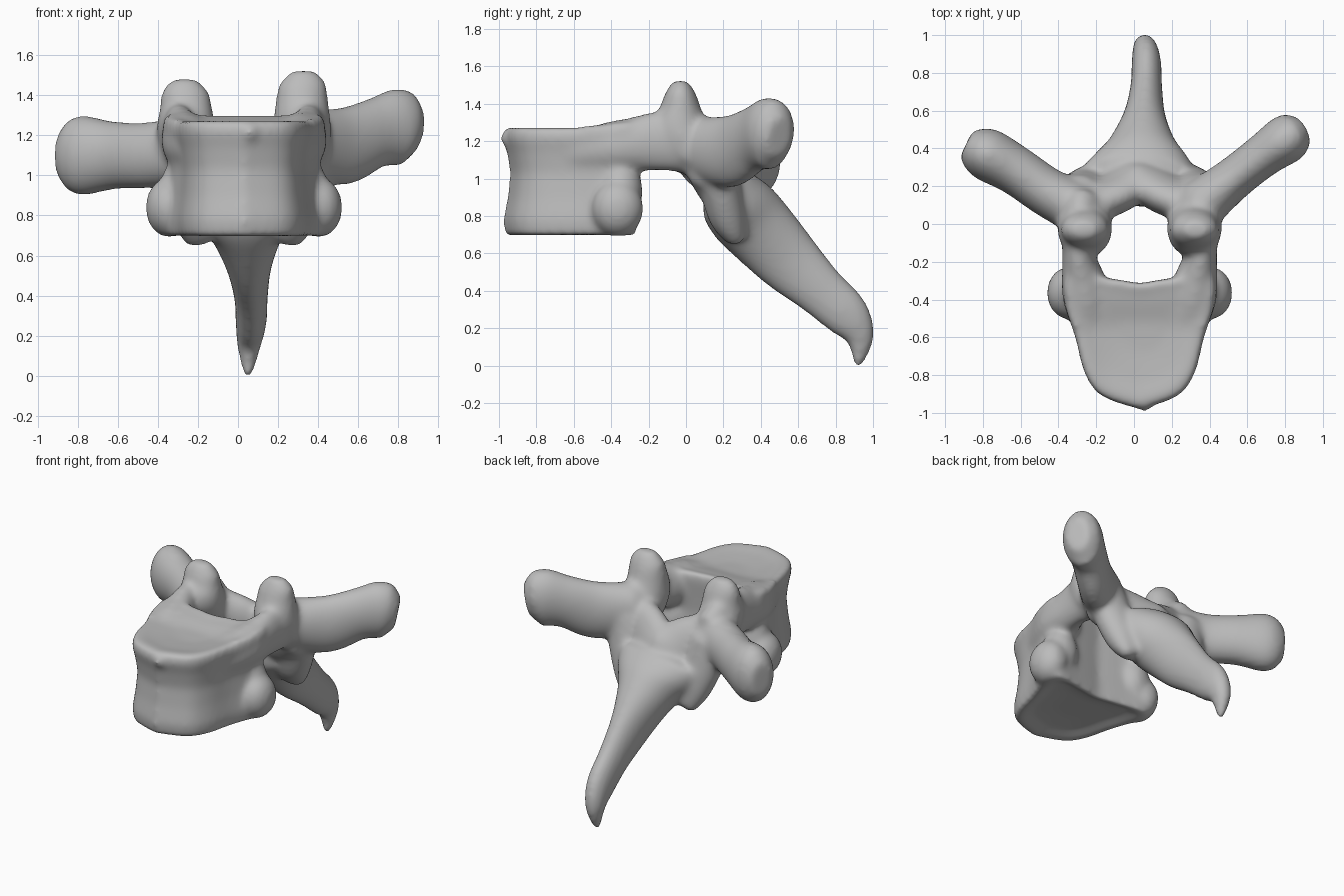
import bpy, bmesh, math
from mathutils import Vector

cube = bpy.data.objects.get("Cube")
if cube:
    bpy.data.objects.remove(cube, do_unlink=True)

MID = 0.03          # the bone sits slightly off centre
SIDES = 28
bm = bmesh.new()


def spline(keys, steps=5):
    """Catmull-Rom through tuples of any length."""
    k = [keys[0]] + list(keys) + [keys[-1]]
    out = []
    for i in range(1, len(k) - 2):
        a, b, c, d = k[i - 1:i + 3]
        for s in range(steps):
            t = s / steps
            out.append([0.5 * (2 * q + (r - p) * t + (2 * p - 5 * q + 4 * r - w) * t * t
                               + (3 * q - p - 3 * r + w) * t ** 3)
                        for p, q, r, w in zip(a, b, c, d)])
    return out + [list(keys[-1])]


def skin(rings):
    """Closed surface through rings of equal length."""
    rows = [[bm.verts.new(p) for p in ring] for ring in rings]
    n = len(rows[0])
    for a, b in zip(rows, rows[1:]):
        for i in range(n):
            j = (i + 1) % n
            bm.faces.new((a[i], a[j], b[j], b[i]))
    bm.faces.new(rows[0][::-1])
    bm.faces.new(rows[-1])


def limb(keys, across):
    """Rounded limb; each key is x, y, z, half width along 'across', other half width."""
    pts = spline(keys)
    centres = [Vector(p[:3]) for p in pts]
    radii = [p[3:] for p in pts]
    first = (centres[0] - centres[1]).normalized()
    last = (centres[-1] - centres[-2]).normalized()
    centres = [centres[0] + first * min(radii[0]) * 0.45] + centres
    centres.append(centres[-1] + last * min(radii[-1]) * 0.45)
    radii = [[r * 0.65 for r in radii[0]]] + radii + [[r * 0.65 for r in radii[-1]]]
    rings = []
    for i, c in enumerate(centres):
        t = (centres[min(i + 1, len(centres) - 1)] - centres[max(i - 1, 0)]).normalized()
        u = Vector(across)
        u = (u - t * u.dot(t)).normalized()
        v = t.cross(u)
        ring = []
        for k in range(SIDES):
            a = 2 * math.pi * k / SIDES
            ring.append(c + u * math.cos(a) * radii[i][0] + v * math.sin(a) * radii[i][1])
        rings.append(ring)
    skin(rings)


def knob(centre, size):
    ball = bmesh.ops.create_uvsphere(bm, u_segments=20, v_segments=12, radius=1)["verts"]
    for v in ball:
        v.co = Vector(centre) + Vector(a * b for a, b in zip(v.co, size))


def lift(y, z):
    """The top plate rises a little towards the back."""
    return z + max(0, y + 0.6) * 0.1 if z > 1.2 else z


X, Y = (1, 0, 0), (0, 1, 0)

# Body: waisted block with slightly hollow ends
half = spline([(0, -0.98), (0.2, -0.91), (0.29, -0.79), (0.34, -0.6),
               (0.395, -0.42), (0.38, -0.27), (0.18, -0.285), (0, -0.315)], 4)
outline = half + [(-x, y) for x, y in half[-2:0:-1]]
levels = [(0.73, 0.4), (0.72, 0.7), (0.69, 0.92), (0.70, 0.98), (0.78, 1.0), (0.9, 0.95),
          (1.03, 0.92), (1.14, 0.96), (1.22, 1.01), (1.275, 0.98), (1.275, 0.9),
          (1.26, 0.7), (1.25, 0.4)]
skin([[(MID + x * s, -0.5 + (y + 0.5) * s, lift(y, z)) for x, y in outline]
      for z, s in levels])
knob((0.06, -0.96, 1.215), (0.04, 0.035, 0.04))

# Paired parts
for s in (-1, 1):
    def at(x, y, z, a, b):
        return (MID + s * x, y, z, a, b)
    rise = 0.02 * s
    # Pedicle, flaring into the body
    limb([at(0.24, -0.62, 1.13, 0.08, 0.1), at(0.28, -0.42, 1.16, 0.12, 0.14),
          at(0.3, -0.29, 1.18, 0.115, 0.145), at(0.325, -0.15, 1.2, 0.085, 0.16),
          at(0.32, 0.0, 1.2, 0.1, 0.17), at(0.3, 0.09, 1.15, 0.12, 0.16)], X)
    # Superior joint process, broad at the root
    limb([at(0.29, 0.03, 1.12, 0.14, 0.11), at(0.29, -0.03, 1.25, 0.145, 0.15),
          at(0.29, -0.03, 1.36 + rise, 0.13, 0.11),
          at(0.295, -0.03, 1.43 + rise, 0.12, 0.085),
          at(0.295, -0.03, 1.475 + rise, 0.09, 0.06)], X)
    # Side plate running down into the inferior joint process
    limb([at(0.33, 0.14, 1.12, 0.14, 0.12), at(0.29, 0.18, 0.96, 0.14, 0.11),
          at(0.24, 0.22, 0.8, 0.125, 0.1), at(0.19, 0.26, 0.7, 0.11, 0.065)], X)
    # Rib facet at the lower back of the body
    knob((MID + s * 0.37 + rise * 0.4, -0.365, 0.84), (0.115, 0.14, 0.15))
    knob((MID + s * 0.3, -0.35, 0.93), (0.12, 0.12, 0.17))

# Transverse processes
limb([(0.34, 0.09, 1.16, 0.14, 0.17), (0.52, 0.235, 1.145, 0.115, 0.195),
      (0.68, 0.36, 1.21, 0.115, 0.175), (0.80, 0.445, 1.24, 0.13, 0.195),
      (0.85, 0.475, 1.235, 0.12, 0.17)], (0.64, -0.77, 0))
limb([(-0.29, 0.08, 1.12, 0.14, 0.17), (-0.46, 0.17, 1.1, 0.13, 0.165),
      (-0.62, 0.28, 1.1, 0.13, 0.17), (-0.77, 0.365, 1.1, 0.14, 0.2),
      (-0.84, 0.4, 1.1, 0.12, 0.18)], (0.55, 0.83, 0))

# Lamina: arch behind the canal
limb([(-0.3, 0.08, 1.12, 0.1, 0.17), (-0.13, 0.15, 1.03, 0.11, 0.2),
      (0.02, 0.23, 0.96, 0.11, 0.19), (0.19, 0.15, 1.03, 0.11, 0.2),
      (0.36, 0.08, 1.12, 0.1, 0.17)], Y)

# Spinous process, fanning out at the root
limb([(MID, 0.23, 0.9, 0.33, 0.18), (0.04, 0.31, 0.815, 0.265, 0.2),
      (0.045, 0.4, 0.72, 0.185, 0.195),
      (0.055, 0.55, 0.56, 0.115, 0.175), (0.065, 0.72, 0.40, 0.085, 0.14),
      (0.065, 0.86, 0.27, 0.078, 0.125), (0.055, 0.93, 0.15, 0.06, 0.08),
      (0.05, 0.92, 0.005, 0.025, 0.025)], X)

bmesh.ops.recalc_face_normals(bm, faces=bm.faces)
mesh = bpy.data.meshes.new("vertebra")
bm.to_mesh(mesh)
bm.free()

bone = bpy.data.materials.new("bone grey")
bone.use_nodes = True
grey = (0.5, 0.5, 0.5, 1)
bone.diffuse_color = grey
bone.node_tree.nodes["Principled BSDF"].inputs["Base Color"].default_value = grey
mesh.materials.append(bone)

vertebra = bpy.data.objects.new("vertebra", mesh)
bpy.context.collection.objects.link(vertebra)

# Fuse the parts into one soft surface
fuse = vertebra.modifiers.new("fuse", "REMESH")
fuse.mode = "VOXEL"
fuse.voxel_size = 0.016
fuse.use_smooth_shade = True
soften = vertebra.modifiers.new("soften", "SMOOTH")
soften.factor = 0.5
soften.iterations = 20
